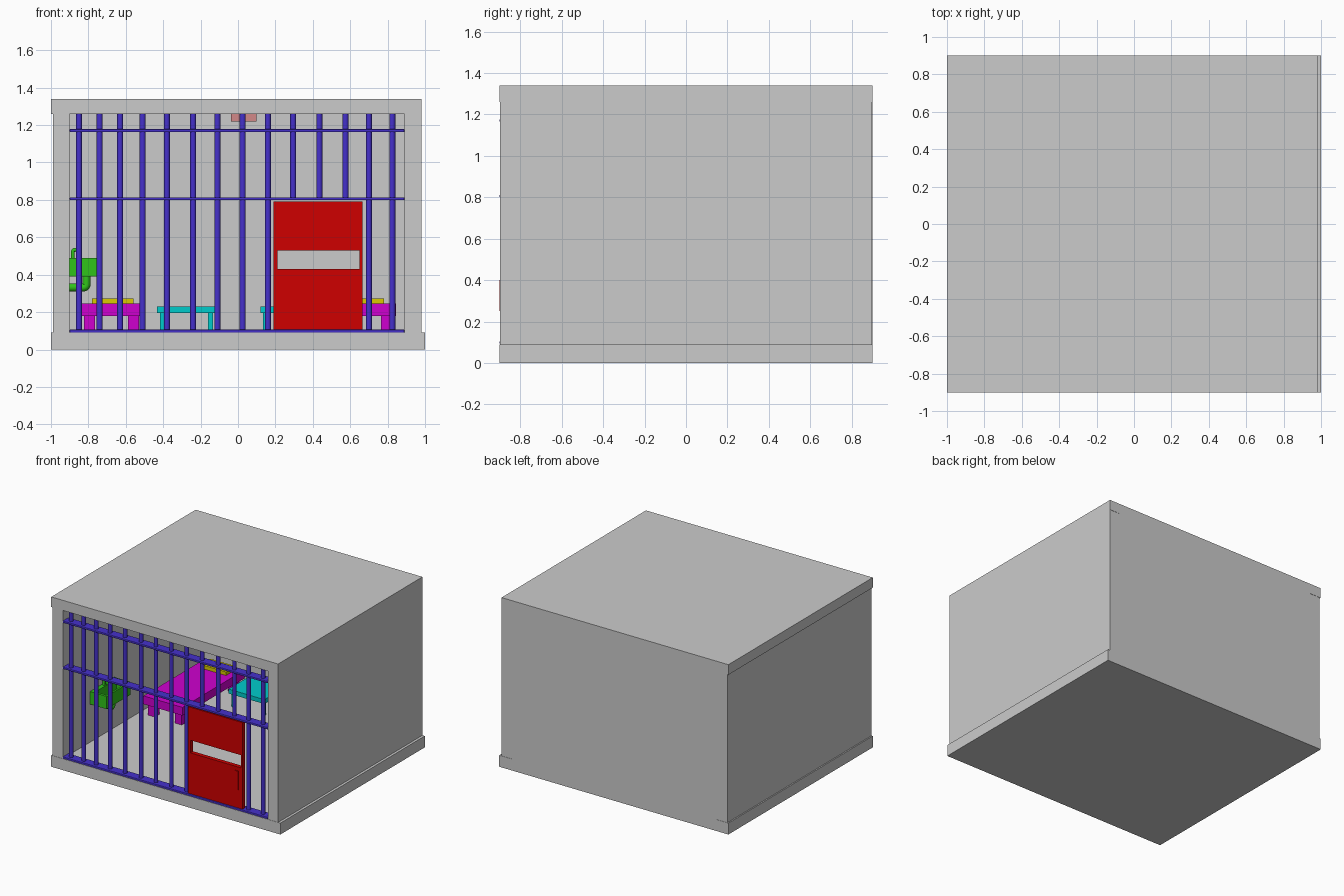
import bpy, math
from mathutils import Vector

if "Cube" in bpy.data.objects:
    bpy.data.objects.remove(bpy.data.objects["Cube"])


def material(name, rgb):
    m = bpy.data.materials.new(name)
    m.diffuse_color = (*rgb, 1)
    m.use_nodes = True
    m.node_tree.nodes["Principled BSDF"].inputs["Base Color"].default_value = m.diffuse_color
    return m


BLUE = material("bar_blue", (0.06, 0.03, 0.6))
RED = material("door_red", (0.62, 0.0, 0.0))
GREEN = material("sink_green", (0.03, 0.55, 0.01))
MAGENTA = material("bed_magenta", (0.62, 0.0, 0.62))
YELLOW = material("pillow_yellow", (0.7, 0.6, 0.0))
CYAN = material("table_cyan", (0.0, 0.6, 0.6))
PINK = material("lamp_pink", (0.65, 0.25, 0.25))


def box(name, x, y, z, mat=None, bevel=0):
    """Box from (min, max) ranges on each axis."""
    bpy.ops.mesh.primitive_cube_add(size=1)
    o = bpy.context.object
    o.name = name
    for v in o.data.vertices:
        v.co = Vector([(a + b) / 2 + c * (b - a) for (a, b), c in zip((x, y, z), v.co)])
    if mat:
        o.data.materials.append(mat)
    if bevel:
        b = o.modifiers.new("bevel", "BEVEL")
        b.width, b.segments = bevel, 2
    return o


def cut(o, x, y, z):
    """Subtract a box and discard the cutter."""
    c = box("cutter", x, y, z)
    m = o.modifiers.new("cut", "BOOLEAN")
    m.operation, m.solver, m.object = "DIFFERENCE", "EXACT", c
    bpy.context.view_layer.objects.active = o
    bpy.ops.object.modifier_apply(modifier=m.name)
    bpy.data.objects.remove(c, do_unlink=True)


def tube(name, pts, r, mat):
    """Round pipe along a smooth path."""
    cu = bpy.data.curves.new(name, "CURVE")
    cu.dimensions = "3D"
    cu.bevel_depth, cu.bevel_resolution, cu.use_fill_caps = r, 3, True
    cu.resolution_u = 8
    s = cu.splines.new("NURBS")
    s.points.add(len(pts) - 1)
    for p, co in zip(s.points, pts):
        p.co = (*co, 1)
    s.order_u, s.use_endpoint_u = 3, True
    o = bpy.data.objects.new(name, cu)
    bpy.context.collection.objects.link(o)
    cu.materials.append(mat)
    return o


# Room shell
box("floor", (-1, 1), (-0.9, 0.9), (0, 0.09))
box("ceiling", (-1, 0.98), (-0.9, 0.9), (1.26, 1.34))
box("left_wall", (-0.99, -0.9), (-0.898, 0.898), (0.09, 1.26))
box("right_wall", (0.89, 0.98), (-0.898, 0.898), (0.09, 1.26))
box("back_wall", (-0.9, 0.89), (0.81, 0.9), (0.09, 1.26))

# Cell bars: the three above the door are short
bar_x = [-0.85, -0.74, -0.63, -0.51, -0.38, -0.24, -0.11, 0.025, 0.16,
         0.295, 0.435, 0.575, 0.70, 0.825]
for i, x in enumerate(bar_x):
    z0 = 0.8 if 0.2 < x < 0.66 else 0.09
    bpy.ops.mesh.primitive_cylinder_add(vertices=16, radius=0.016, depth=1.26 - z0,
                                        location=(x, -0.865, (1.26 + z0) / 2))
    o = bpy.context.object
    o.name = f"bar_{i + 1}"
    o.data.materials.append(BLUE)
    bpy.ops.object.shade_smooth_by_angle()

# Cross rails
for name, z in (("lower_rail", 0.098), ("middle_rail", 0.806), ("upper_rail", 1.17)):
    box(name, (-0.9, 0.89), (-0.9, -0.83), (z - 0.008, z + 0.008), BLUE, 0.004)

# Door with viewing slot and handle
door = box("door", (0.19, 0.665), (-0.893, -0.86), (0.107, 0.79), RED)
cut(door, (0.21, 0.65), (-1, -0.8), (0.43, 0.53))
box("door_handle", (0.603, 0.63), (-0.9, -0.89), (0.25, 0.4), RED)

# Beds, pillows and tables, mirrored left and right
for side, s in (("left", -1), ("right", 1)):
    def xr(a, b):
        return tuple(sorted((s * a, s * b)))
    box(f"{side}_bed", xr(0.505, 0.845), (0.03, 0.8), (0.18, 0.245), MAGENTA)
    for i, x in enumerate(((0.53, 0.588), (0.765, 0.823))):
        for j, y in enumerate(((0.055, 0.113), (0.715, 0.773))):
            box(f"{side}_bed_leg_{i}{j}", xr(*x), y, (0.09, 0.18), MAGENTA)
    box(f"{side}_pillow", xr(0.56, 0.78), (0.65, 0.77), (0.245, 0.273), YELLOW)
    box(f"{side}_table", xr(0.12, 0.433), (0.5, 0.78), (0.195, 0.23), CYAN)
    for i, x in enumerate(((0.134, 0.16), (0.39, 0.417))):
        for j, y in enumerate(((0.515, 0.541), (0.739, 0.765))):
            box(f"{side}_table_leg_{i}{j}", xr(*x), y, (0.09, 0.195), CYAN)

# Wall sink: hollow basin, rim, drain pipe, faucet
basin = box("sink_basin", (-0.9, -0.755), (-0.56, -0.26), (0.39, 0.49), GREEN)
cut(basin, (-0.865, -0.77), (-0.54, -0.28), (0.41, 0.6))
tube("drain_pipe", [(-0.81, -0.41, 0.4), (-0.81, -0.41, 0.37), (-0.81, -0.41, 0.332),
                    (-0.85, -0.41, 0.332), (-0.9, -0.41, 0.332)], 0.022, GREEN)
tube("faucet", [(-0.883, -0.41, 0.48), (-0.883, -0.41, 0.51), (-0.883, -0.41, 0.533),
                (-0.855, -0.41, 0.533), (-0.855, -0.41, 0.5)], 0.01, GREEN)

# Ceiling lamp
box("ceiling_lamp", (-0.037, 0.1), (-0.07, 0.07), (1.22, 1.26), PINK)
